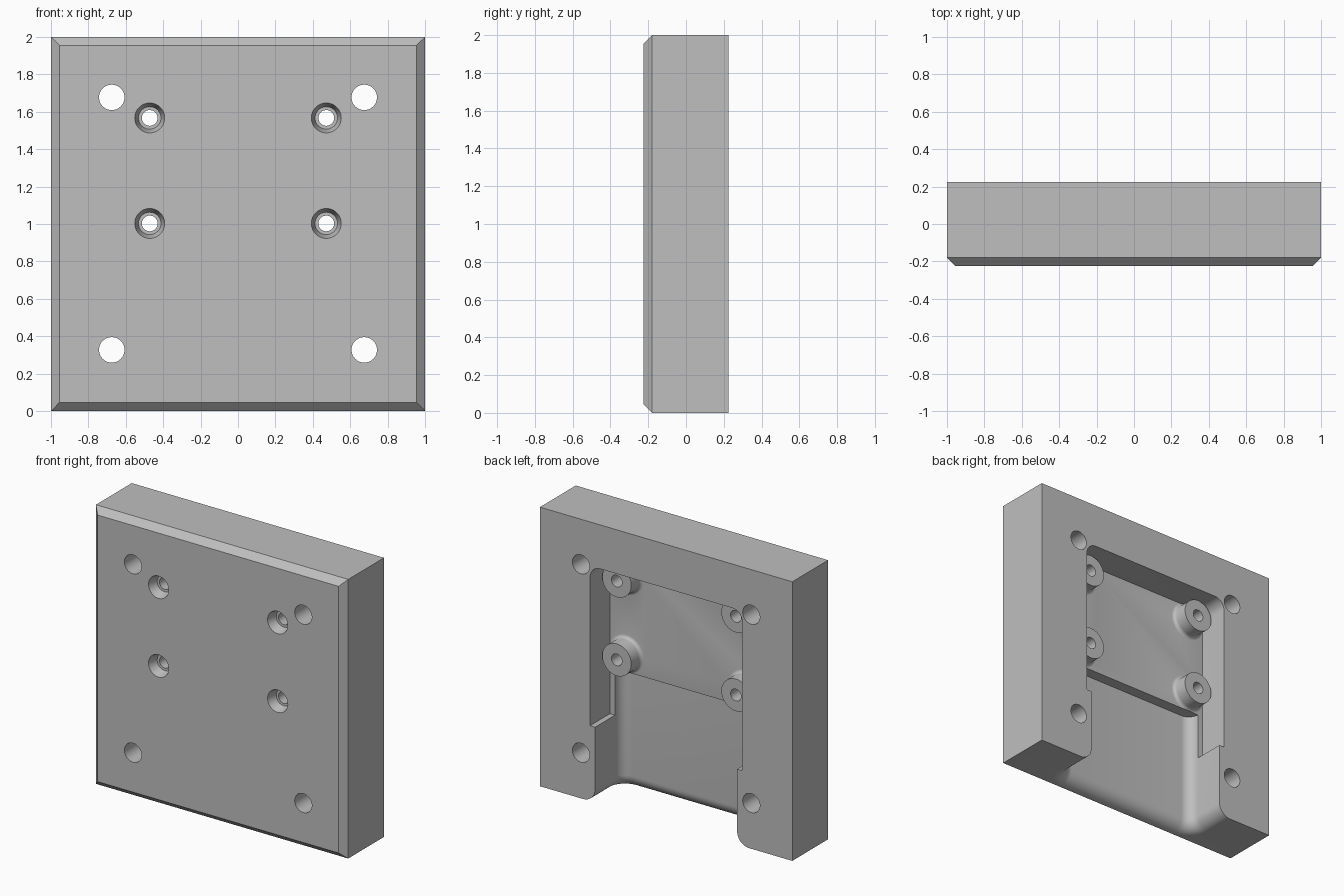
import bpy, bmesh, math
from mathutils import Vector

if "Cube" in bpy.data.objects:
    bpy.data.objects.remove(bpy.data.objects["Cube"])

grey = bpy.data.materials.new("plain grey")
grey.diffuse_color = (0.52, 0.52, 0.52, 1)
grey.use_nodes = True
grey.node_tree.nodes["Principled BSDF"].inputs["Base Color"].default_value = grey.diffuse_color


def loft(name, rings):
    """Solid through closed rings of equal point count, with capped ends."""
    bm = bmesh.new()
    loops = [[bm.verts.new(p) for p in ring] for ring in rings]
    n = len(loops[0])
    for a, b in zip(loops, loops[1:]):
        for i in range(n):
            j = (i + 1) % n
            bm.faces.new((a[i], a[j], b[j], b[i]))
    bm.faces.new(loops[0])
    bm.faces.new(loops[-1])
    bmesh.ops.recalc_face_normals(bm, faces=bm.faces)
    mesh = bpy.data.meshes.new(name)
    bm.to_mesh(mesh)
    bm.free()
    mesh.materials.append(grey)
    ob = bpy.data.objects.new(name, mesh)
    bpy.context.collection.objects.link(ob)
    return ob


def lathe(name, x, z, profile, sides=48):
    """Turned solid along y from (radius, y) pairs."""
    ang = [2 * math.pi * i / sides for i in range(sides)]
    return loft(name, [[(x + r * math.cos(a), y, z + r * math.sin(a)) for a in ang]
                       for r, y in profile])


def rect(h, y, z0, z1):
    return [(-h, y, z0), (h, y, z0), (h, y, z1), (-h, y, z1)]


def arc(cx, cy, r, a0, a1, n=10):
    return [(cx + r * math.cos(math.radians(a0 + (a1 - a0) * i / n)),
             cy + r * math.sin(math.radians(a0 + (a1 - a0) * i / n))) for i in range(n + 1)]


def combine(target, tool, operation):
    mod = target.modifiers.new(tool.name, 'BOOLEAN')
    mod.operation = operation
    mod.solver = 'EXACT'
    mod.object = tool
    bpy.context.view_layer.objects.active = target
    bpy.ops.object.modifier_apply(modifier=mod.name)
    bpy.data.objects.remove(tool)


# Block with a chamfered front
BACK, FRONT, CH = 0.225, -0.225, 0.045
block = loft("mounting_block", [rect(1 - CH, FRONT, CH, 2 - CH),
                                rect(1, FRONT + CH, 0, 2),
                                rect(1, BACK, 0, 2)])

# Wide rear pocket with rounded upper corners
W, TOP, R = 0.603, 1.685, 0.08
outline = ([(-W, 0.54), (W, 0.54)] + arc(W - R, TOP - R, R, 0, 90)
           + arc(-W + R, TOP - R, R, 90, 180))
combine(block, loft("pocket_cutter", [[(x, y, z) for x, z in outline] for y in (0.0, 0.4)]),
        'DIFFERENCE')

# Bosses with a small fillet at the base
spots = [(s * 0.472, z) for s in (-1, 1) for z in (1.003, 1.567)]
F = 0.025
for x, z in spots:
    foot = [(0.115 + F - px, py) for px, py in arc(0, F, F, -90, 0, 6)]
    combine(block, lathe("boss", x, z, [(0.115 + F, -0.04)] + foot + [(0.115, 0.11)]), 'UNION')


# Deeper lower channel, rounded inside and flaring out at the bottom edge
def channel_ring(z, o):
    h, floor, r = 0.563 + o, -0.08 - o, 0.08 + o
    pts = ([(h, 0.4), (-h, 0.4)] + arc(-h + r, floor + r, r, 180, 270)
           + arc(h - r, floor + r, r, 270, 360))
    return [(x, y, z) for x, y in pts]


FL = 0.095
rings = [channel_ring(-0.05, FL)]
for i in range(11):
    t = math.radians(9 * i)
    rings.append(channel_ring(FL * (1 - math.cos(t)), FL * (1 - math.sin(t))))
rings.append(channel_ring(0.875, 0))
# The channel stays behind the wide pocket's step
combine(block, loft("channel_cutter", rings), 'DIFFERENCE')

# Screw holes through the bosses, with tapered recesses at the front
for x, z in spots:
    combine(block, lathe("screw_hole_cutter", x, z,
                         [(0.082, -0.3), (0.08, FRONT), (0.06, -0.155),
                          (0.042, -0.155), (0.042, 0.3)]), 'DIFFERENCE')

# Corner mounting holes
for x in (-0.675, 0.675):
    for z in (0.327, 1.677):
        combine(block, lathe("corner_hole_cutter", x, z, [(0.068, -0.3), (0.068, 0.3)]),
                'DIFFERENCE')

bpy.ops.object.select_all(action='DESELECT')
block.select_set(True)
bpy.context.view_layer.objects.active = block
bpy.ops.object.shade_smooth_by_angle(angle=math.radians(30))
